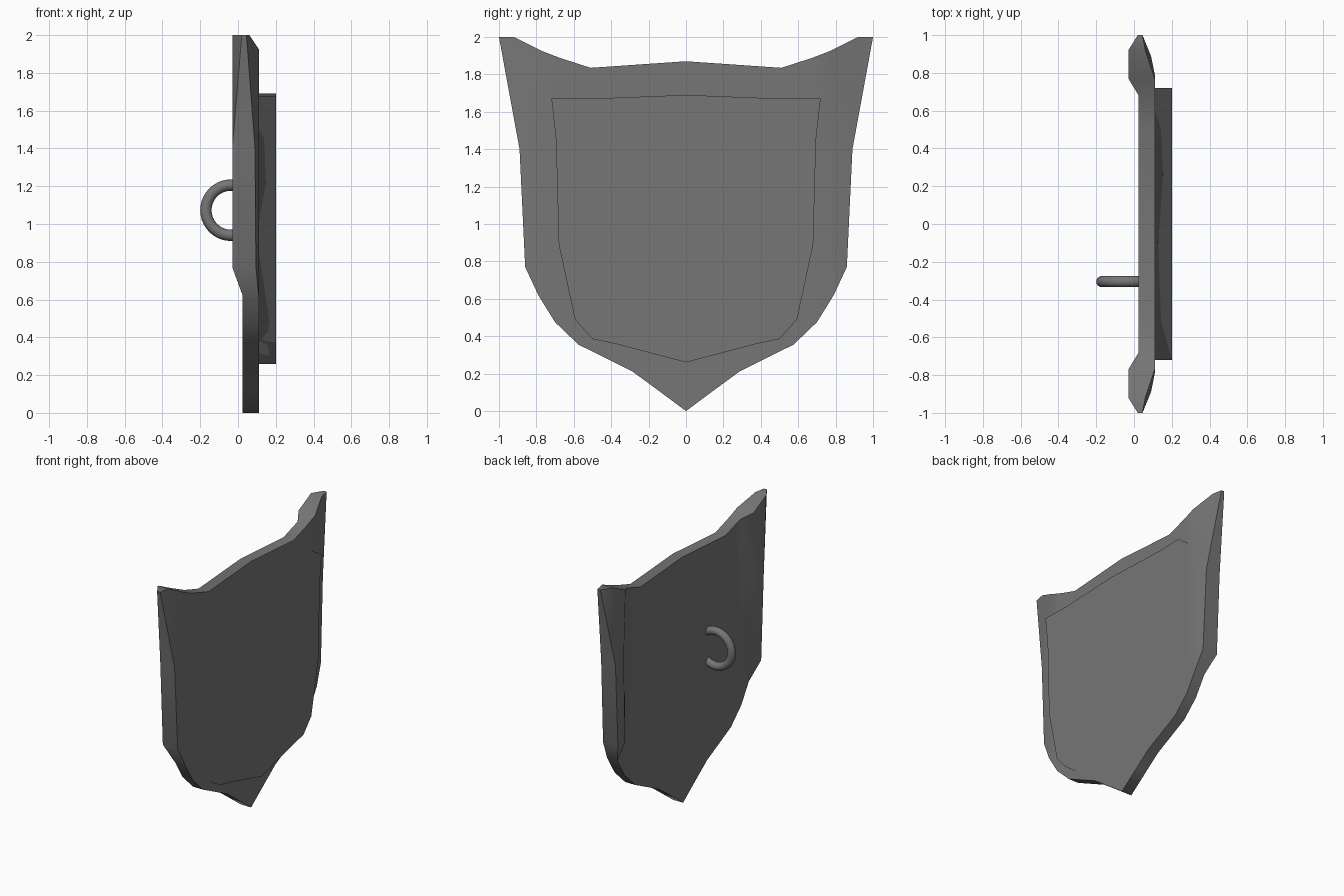
import bpy, bmesh, math

if "Cube" in bpy.data.objects:
    bpy.data.objects.remove(bpy.data.objects["Cube"])

steel = bpy.data.materials.new("dark_steel")
steel.diffuse_color = (0.18, 0.18, 0.18, 1)
steel.use_nodes = True
steel.node_tree.nodes["Principled BSDF"].inputs["Base Color"].default_value = steel.diffuse_color


def make(name, verts, faces):
    me = bpy.data.meshes.new(name)
    me.from_pydata(verts, [], faces)
    me.materials.append(steel)
    ob = bpy.data.objects.new(name, me)
    bpy.context.collection.objects.link(ob)
    return ob


def smooth(ob, angle):
    bpy.ops.object.select_all(action='DESELECT')
    ob.select_set(True)
    bpy.context.view_layer.objects.active = ob
    bpy.ops.object.shade_smooth_by_angle(angle=math.radians(angle))


# Shield body, +y half: (y, z, front x, back x), outline clockwise from top centre
F, B, LIP = 0.11, 0.025, -0.03
outline = [(0, 1.87, F, B), (.51, 1.835, F, B), (.68, 1.89, F, B), (.77, 1.925, F, LIP),
           (.92, 2, .06, LIP), (1, 2, .045, .02), (.89, 1.4, .09, LIP), (.86, .77, .095, LIP),
           (.79, .62, F, B), (.70, .475, F, B), (.575, .355, F, B), (.29, .214, F, B),
           (.155, .115, F, B), (0, 0, F, B)]
# inner fold lines where the side flanges bend back
inner = [(.70, 1.4, F, B), (.70, .77, F, B), (.79, 1.4, F, LIP), (.775, .77, F, LIP)]
pts = outline + inner
n = len(pts)
layout = [(0, 1, 2, 14, 15, 8, 9, 10, 11, 12, 13), (2, 3, 16, 14), (14, 16, 17, 15),
          (15, 17, 8), (3, 4, 16), (4, 5, 6), (4, 6, 16), (16, 6, 7, 17), (17, 7, 8)]
verts = [(p[2], p[0], p[1]) for p in pts] + [(p[3], p[0], p[1]) for p in pts]
faces = [f[::-1] for f in layout] + [tuple(i + n for i in f) for f in layout]
faces += [(i + 1 + n, i + n, i, i + 1) for i in range(len(outline) - 1)]
body = make("shield_body", verts, faces)
mir = body.modifiers.new("mirror", 'MIRROR')
mir.use_axis = (False, True, False)
smooth(body, 35)

# Raised front panel
half = [(0, 1.69), (.51, 1.67), (.72, 1.675), (.695, 1.45), (.68, .89),
        (.594, .49), (.50, .385), (.38, .36), (0, .26)]
loop = half + [(-y, z) for y, z in half[-2:0:-1]]
m = len(loop)
verts = [(x, y, z) for x in (0.2, F) for y, z in loop]
faces = [tuple(range(m))[::-1]]
faces += [(m + (i + 1) % m, m + i, i, (i + 1) % m) for i in range(m)]
panel = make("raised_panel", verts, faces)
panel.data.shade_smooth()
# soft shading: the rim shares the normal of the face
panel.data.normals_split_custom_set_from_vertices([(1, 0, 0)] * len(verts))

# Grip ring on the back, open where it meets the plate
bpy.ops.mesh.primitive_torus_add(major_radius=.133, minor_radius=.03, major_segments=40,
                                 minor_segments=14, location=(-.037, -.305, 1.073),
                                 rotation=(math.pi / 2, 0, 0))
grip = bpy.context.object
grip.name = "grip_ring"
grip.data.materials.append(steel)
bm = bmesh.new()
bm.from_mesh(grip.data)
bmesh.ops.delete(bm, geom=[v for v in bm.verts if v.co.x > .085], context='VERTS')
bm.to_mesh(grip.data)
bm.free()
smooth(grip, 60)
